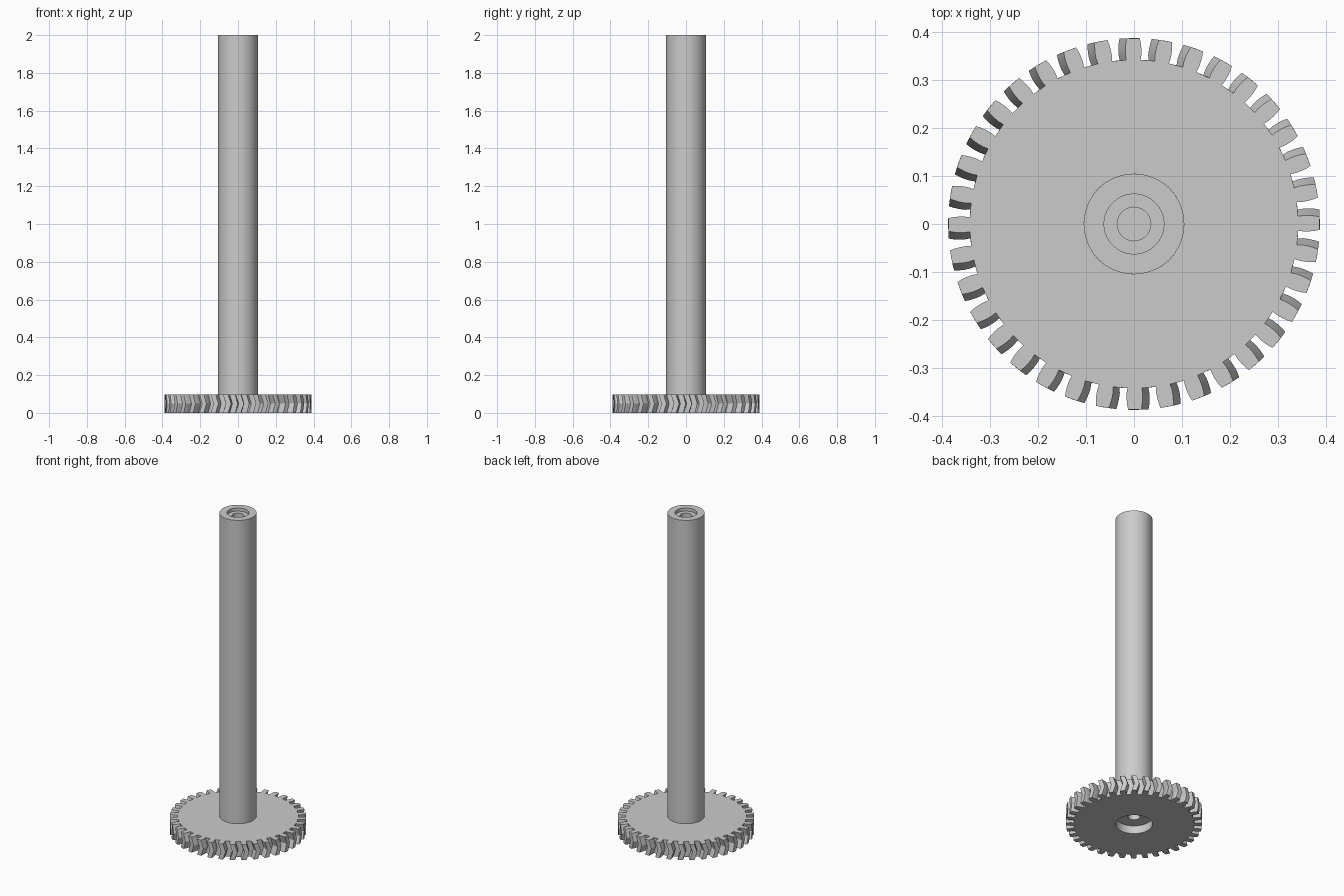
import bpy
import bmesh
from math import radians, cos, sin, tau

cube = bpy.data.objects.get("Cube")
if cube:
    bpy.data.objects.remove(cube, do_unlink=True)

# One plain grey for the whole piece
grey = bpy.data.materials.new("plain_grey")
grey.use_nodes = True
colour = (0.6, 0.6, 0.6, 1)
grey.diffuse_color = colour
grey.node_tree.nodes["Principled BSDF"].inputs["Base Color"].default_value = colour

TEETH = 36
GEAR_HEIGHT = 0.097
BORE = 0.105
SHAFT_BOTTOM = 0.05
# Half of a tooth outline, root to tip: (radius, half angle in degrees)
FLANK = [(0.343, 2.5), (0.355, 2.7), (0.367, 2.6), (0.378, 2.35), (0.388, 2.0)]
PHASE = 0.2
TWIST = 2.3


def finish(bm, name):
    bmesh.ops.recalc_face_normals(bm, faces=bm.faces)
    mesh = bpy.data.meshes.new(name)
    bm.to_mesh(mesh)
    bm.free()
    obj = bpy.data.objects.new(name, mesh)
    bpy.context.collection.objects.link(obj)
    mesh.materials.append(grey)
    bpy.ops.object.select_all(action='DESELECT')
    obj.select_set(True)
    bpy.context.view_layer.objects.active = obj
    bpy.ops.object.shade_smooth_by_angle(angle=radians(30))
    return obj


def ring(bm, radius, z, count):
    return [bm.verts.new((radius * cos(tau * i / count), radius * sin(tau * i / count), z))
            for i in range(count)]


def bridge(bm, a, b):
    n = len(a)
    for i in range(n):
        j = (i + 1) % n
        bm.faces.new((a[i], a[j], b[j], b[i]))


def lathe(name, profile, count=72):
    """Spin a profile of (radius, z) pairs and close both ends."""
    bm = bmesh.new()
    rings = [ring(bm, r, z, count) for r, z in profile]
    for a, b in zip(rings, rings[1:]):
        bridge(bm, a, b)
    bm.faces.new(rings[0])
    bm.faces.new(rings[-1])
    return finish(bm, name)


def herringbone_gear():
    bm = bmesh.new()
    outline = [(r, -a) for r, a in FLANK] + [(r, a) for r, a in reversed(FLANK)]
    size = len(outline)
    layers = []
    # Three layers: the middle one is turned to make the chevrons
    for z, turn in ((0, 0), (GEAR_HEIGHT / 2, TWIST), (GEAR_HEIGHT, 0)):
        loop = []
        for t in range(TEETH):
            for r, a in outline:
                angle = radians(t * 360 / TEETH + PHASE + turn + a)
                loop.append(bm.verts.new((r * cos(angle), r * sin(angle), z)))
        layers.append(loop)
    bridge(bm, layers[0], layers[1])
    bridge(bm, layers[1], layers[2])

    # Flat faces: one per tooth, and a disc around the bore
    bores = []
    for loop in (layers[0], layers[2]):
        roots = []
        for t in range(TEETH):
            tooth = loop[t * size:(t + 1) * size]
            bm.faces.new(tooth)
            roots += [tooth[0], tooth[-1]]
        bore = []
        for v in roots:
            flat = v.co.xy.normalized() * BORE
            bore.append(bm.verts.new((flat.x, flat.y, v.co.z)))
        bridge(bm, roots, bore)
        bores.append(bore)
    bridge(bm, bores[0], bores[1])
    return finish(bm, "herringbone_gear")


herringbone_gear()

# Shaft with a stepped blind hole at the top and a blind hole in the foot
lathe("shaft", [
    (0.035, SHAFT_BOTTOM + 0.15), (0.035, SHAFT_BOTTOM), (BORE, SHAFT_BOTTOM),
    (BORE, 2.0), (0.0625, 2.0), (0.0625, 1.98), (0.035, 1.98), (0.035, 1.88),
])
